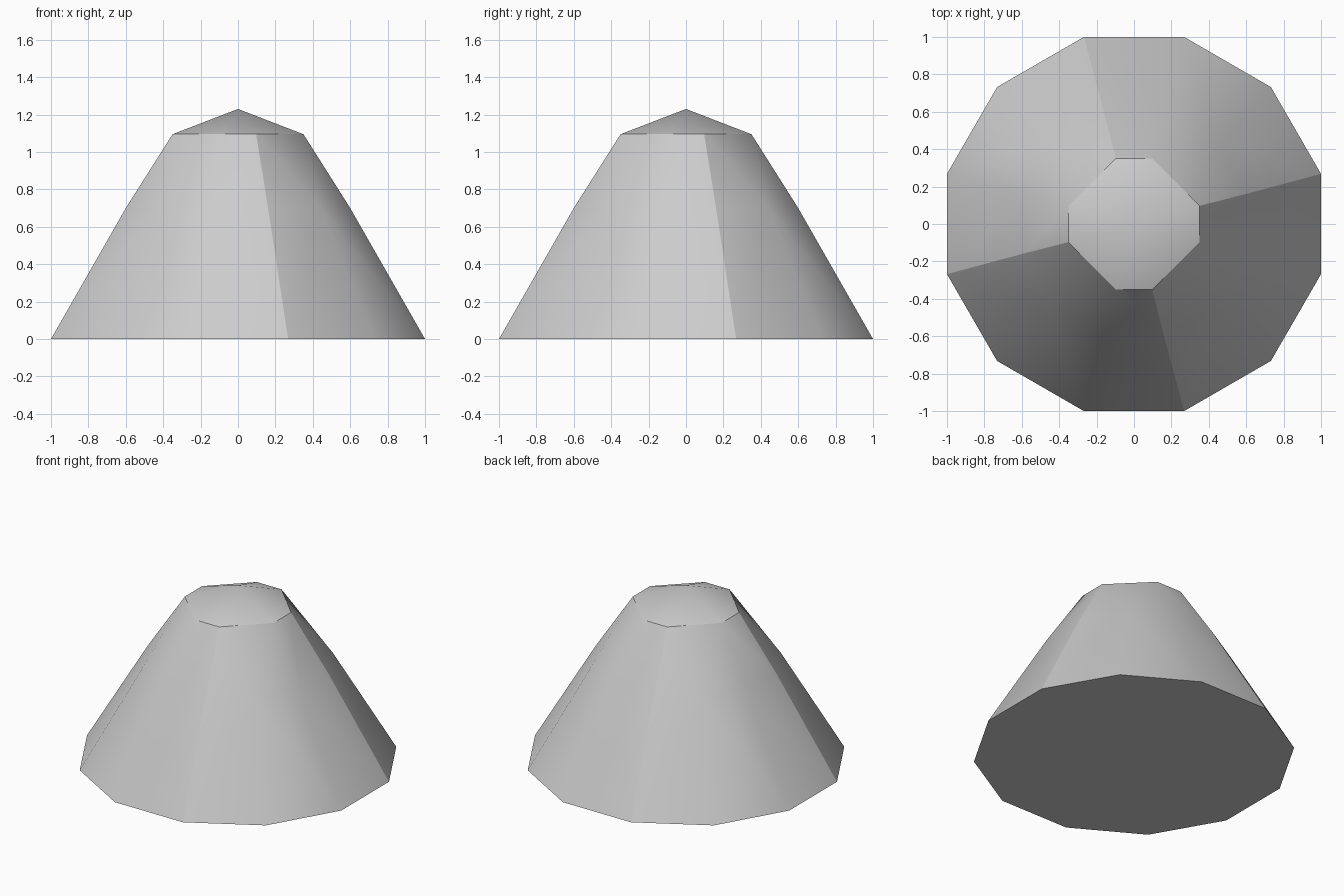
import bpy
import bmesh
import math

if "Cube" in bpy.data.objects:
    bpy.data.objects.remove(bpy.data.objects["Cube"], do_unlink=True)

grey = bpy.data.materials.new("plain_grey")
grey.use_nodes = True
grey.diffuse_color = (0.6, 0.6, 0.6, 1)
grey.node_tree.nodes["Principled BSDF"].inputs["Base Color"].default_value = grey.diffuse_color


def twelve_sided(apothem, z):
    """Ring of a regular twelve-sided section with flat sides on the axes."""
    radius = apothem / math.cos(math.pi / 12)
    return [(radius * math.cos((i + 0.5) * math.pi / 6),
             radius * math.sin((i + 0.5) * math.pi / 6), z) for i in range(12)]


def cut_square(half, corner, z):
    """Ring of a square with its corners cut off."""
    signs = (-1, 1)
    return [p for a in signs for b in signs
            for p in ((a * half, b * corner, z), (a * corner, b * half, z))]


def on_seam(vert):
    angle = math.degrees(math.atan2(vert.co.y, vert.co.x)) % 90
    return 14 < angle < 17


def hull_part(name, points, open_direction):
    """Skin the rings, leaving the hidden joint between the parts open."""
    bm = bmesh.new()
    for p in points:
        bm.verts.new(p)
    bmesh.ops.convex_hull(bm, input=bm.verts)
    bmesh.ops.dissolve_limit(bm, angle_limit=math.radians(0.5),
                             verts=bm.verts, edges=bm.edges)
    bm.normal_update()
    hidden = [f for f in bm.faces if f.normal.z * open_direction > 0.99]
    bmesh.ops.delete(bm, geom=hidden, context="FACES")
    # Quarter seams running down the slope stay crisp
    for e in bm.edges:
        a, b = e.verts
        if abs(a.co.z - b.co.z) > 0.2 and on_seam(a) and on_seam(b):
            e.smooth = False
    mesh = bpy.data.meshes.new(name)
    bm.to_mesh(mesh)
    bm.free()
    mesh.materials.append(grey)
    obj = bpy.data.objects.new(name, mesh)
    bpy.context.collection.objects.link(obj)
    bpy.ops.object.select_all(action="DESELECT")
    obj.select_set(True)
    bpy.context.view_layer.objects.active = obj
    bpy.ops.object.shade_smooth_by_angle(angle=math.radians(32))
    return obj


rim = cut_square(0.35, 0.097, 1.095)

# Sloping body with a slight bulge partway up
hull_part("sloping_body", twelve_sided(1, 0) + twelve_sided(0.6, 0.7) + rim, 1)

# Shallow pointed cap
hull_part("pointed_cap", rim + [(0, 0, 1.23)], -1)
